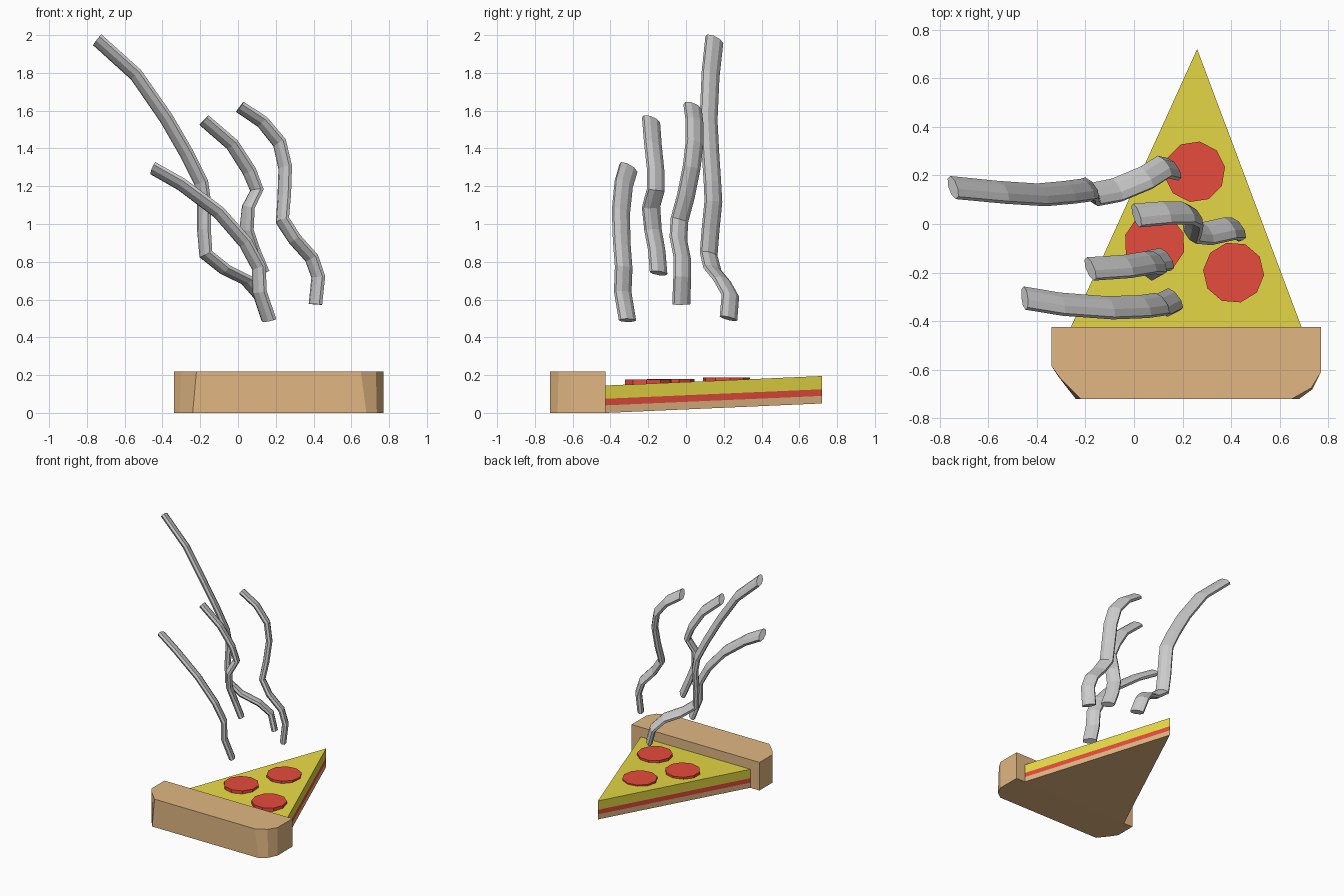
import bpy, bmesh, math
from mathutils import Vector

if "Cube" in bpy.data.objects:
    bpy.data.objects.remove(bpy.data.objects["Cube"])


def material(name, rgb):
    m = bpy.data.materials.new(name)
    m.diffuse_color = (*rgb, 1)
    m.use_nodes = True
    m.node_tree.nodes["Principled BSDF"].inputs["Base Color"].default_value = m.diffuse_color
    return m


DOUGH = material("dough", (0.75, 0.47, 0.22))
RED = material("red", (0.80, 0.07, 0.045))
YELLOW = material("yellow", (0.80, 0.70, 0.06))


def loft(name, rings, mat=None):
    """Skin matching rings of points and cap both ends."""
    bm = bmesh.new()
    loops = [[bm.verts.new(p) for p in r] for r in rings]
    n = len(rings[0])
    for a, b in zip(loops, loops[1:]):
        for i in range(n):
            j = (i + 1) % n
            bm.faces.new((a[i], a[j], b[j], b[i]))
    bm.faces.new(loops[0][::-1])
    bm.faces.new(loops[-1])
    bmesh.ops.recalc_face_normals(bm, faces=bm.faces)
    me = bpy.data.meshes.new(name)
    bm.to_mesh(me)
    bm.free()
    ob = bpy.data.objects.new(name, me)
    bpy.context.collection.objects.link(ob)
    if mat:
        me.materials.append(mat)
    return ob


# Thick outer crust, corners cut slightly wider at the bottom
low = [(.77, -.425), (.77, -.61), (.735, -.68), (.68, -.72),
       (-.24, -.72), (-.31, -.63), (-.34, -.585), (-.34, -.425)]
high = [(.77, -.425), (.77, -.61), (.73, -.675), (.65, -.72),
        (-.22, -.72), (-.30, -.64), (-.34, -.585), (-.34, -.425)]
loft("crust", [[(x, y, 0) for x, y in low], [(x, y, .22) for x, y in high]], DOUGH)

# Layered slice, rising towards the tip
TRI = [(-.26, -.425), (.69, -.425), (.26, .72)]


def rise(y):
    return .05 * (y + .425) / 1.145


for name, z0, z1, mat in (("base_layer", 0, .04, DOUGH),
                          ("sauce_layer", .04, .075, RED),
                          ("cheese_layer", .075, .145, YELLOW)):
    loft(name, [[(x, y, z + rise(y)) for x, y in TRI] for z in (z0, z1)], mat)

# Round toppings
for k, (cx, cy, z0, z1) in enumerate(((.25, .215, .165, .187),
                                      (.085, -.08, .153, .180),
                                      (.41, -.20, .148, .177))):
    loft(f"topping_{k + 1}",
         [[(cx + .126 * math.cos(t * math.tau / 10 + .15 + k * .2),
            cy + .126 * math.sin(t * math.tau / 10 + .15 + k * .2), z) for t in range(10)]
          for z in (z0, z1)], RED)

# Flattened steam ribbons, all wide along the same direction
WIDE = Vector((.55, -.80, .20)).normalized()


def steam(name, path, a=.052, b=.023, sides=8):
    pts = [Vector(p) for p in path]
    rings = []
    for i, p in enumerate(pts):
        t = (pts[min(i + 1, len(pts) - 1)] - pts[max(i - 1, 0)]).normalized()
        u = (WIDE - t * WIDE.dot(t)).normalized()
        v = t.cross(u)
        angles = [(s + .5) * math.tau / sides for s in range(sides)]
        rings.append([p + u * a * 1.06 * math.cos(w) + v * b * 1.06 * math.sin(w)
                      for w in angles])
    loft(name, rings)


steam("steam_tall", [(-.745, .15, 1.975), (-.54, .13, 1.79), (-.38, .12, 1.56),
                     (-.27, .13, 1.37), (-.195, .14, 1.22), (-.18, .145, 1.12),
                     (-.18, .13, .97), (-.17, .12, .84), (-.07, .14, .76),
                     (.05, .19, .70), (.12, .235, .62), (.16, .225, .50)])
steam("steam_middle", [(-.18, -.185, 1.55), (-.03, -.175, 1.42), (.06, -.16, 1.28),
                       (.10, -.16, 1.18), (.055, -.185, 1.09), (.045, -.175, .97),
                       (.08, -.155, .86), (.13, -.145, .74)])
steam("steam_right", [(.01, .035, 1.62), (.13, .045, 1.54), (.22, .045, 1.43),
                      (.25, .03, 1.30), (.245, .0, 1.15), (.235, -.035, 1.02),
                      (.30, -.04, .92), (.39, -.02, .82), (.425, -.02, .72),
                      (.41, -.025, .575)])
steam("steam_front", [(-.45, -.305, 1.295), (-.30, -.33, 1.21), (-.10, -.345, 1.06),
                      (.04, -.34, .90), (.11, -.33, .77), (.115, -.335, .64),
                      (.165, -.31, .49)])
